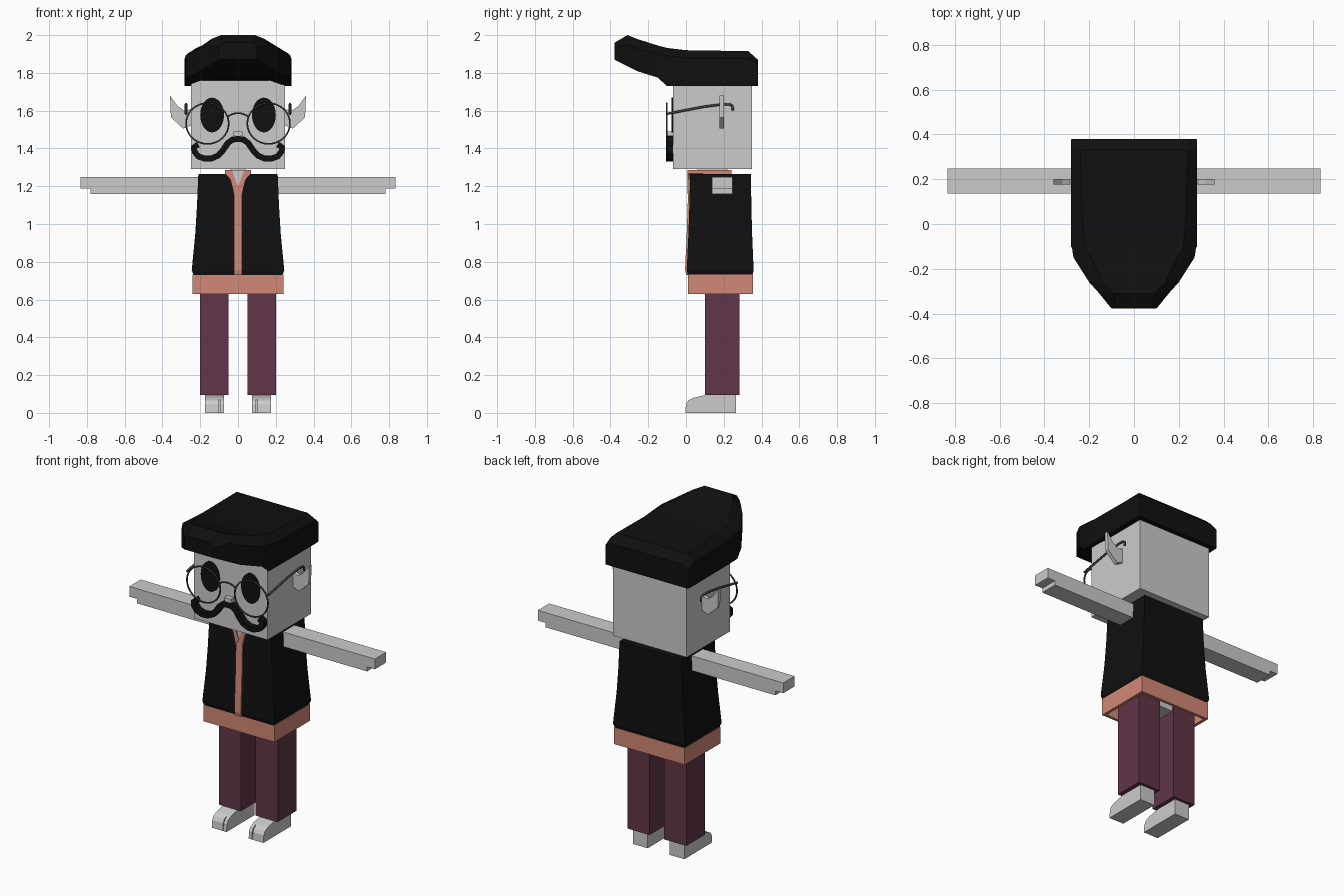
import bpy, bmesh, math
from mathutils import Vector

cube = bpy.data.objects.get("Cube")
if cube:
    bpy.data.objects.remove(cube, do_unlink=True)


def material(name, rgb):
    m = bpy.data.materials.new(name)
    m.use_nodes = True
    m.diffuse_color = (*rgb, 1)
    bsdf = next(n for n in m.node_tree.nodes if n.type == 'BSDF_PRINCIPLED')
    bsdf.inputs["Base Color"].default_value = (*rgb, 1)
    return m


SKIN = material("light grey skin", (0.6, 0.6, 0.6))
BLACK = material("black", (0.005, 0.005, 0.005))
ORANGE = material("salmon shirt", (0.64, 0.25, 0.18))
PURPLE = material("plum trousers", (0.12, 0.036, 0.066))
METAL = material("dark grey frame", (0.05, 0.05, 0.05))


def loft(name, rings, mat, caps=True, closed=False):
    """Skin a list of equal-length rings of 3D points."""
    bm = bmesh.new()
    loops = [[bm.verts.new(p) for p in ring] for ring in rings]
    n = len(loops[0])
    pairs = list(zip(loops, loops[1:]))
    if closed:
        pairs.append((loops[-1], loops[0]))
    for a, b in pairs:
        for i in range(n):
            j = (i + 1) % n
            bm.faces.new((a[i], a[j], b[j], b[i]))
    if caps and not closed:
        bm.faces.new(loops[0])
        bm.faces.new(loops[-1])
    bmesh.ops.recalc_face_normals(bm, faces=bm.faces)
    me = bpy.data.meshes.new(name)
    bm.to_mesh(me)
    bm.free()
    me.materials.append(mat)
    ob = bpy.data.objects.new(name, me)
    bpy.context.collection.objects.link(ob)
    return ob


def prism(name, profile, lo, hi, axis, mat):
    """Extrude an (x, z) profile along y, or a (y, z) profile along x."""
    def put(p, d):
        return (d, p[0], p[1]) if axis == 'x' else (p[0], d, p[1])
    return loft(name, [[put(p, d) for p in profile] for d in (lo, hi)], mat)


def rect(x, y0, y1, z):
    return [(-x, y0, z), (x, y0, z), (x, y1, z), (-x, y1, z)]


def box(name, x, y, z, mat):
    prism(name, [(x[0], z[0]), (x[1], z[0]), (x[1], z[1]), (x[0], z[1])], y[0], y[1], 'y', mat)


def wire(name, points, radius, mat, cyclic=False):
    cu = bpy.data.curves.new(name, 'CURVE')
    cu.dimensions = '3D'
    cu.bevel_depth = radius
    cu.bevel_resolution = 1
    cu.use_fill_caps = True
    sp = cu.splines.new('POLY')
    sp.points.add(len(points) - 1)
    for sp_pt, p in zip(sp.points, points):
        sp_pt.co = (*p, 1)
    sp.use_cyclic_u = cyclic
    cu.materials.append(mat)
    bpy.context.collection.objects.link(bpy.data.objects.new(name, cu))


def ellipse(cx, cz, rx, rz, n=32):
    return [(cx + rx * math.cos(2 * math.pi * i / n), cz + rz * math.sin(2 * math.pi * i / n)) for i in range(n)]


# Head
box("head", (-0.25, 0.25), (-0.07, 0.35), (1.29, 1.76), SKIN)
box("nose", (-0.023, 0.023), (-0.1, -0.06), (1.465, 1.49), SKIN)

# Hair: sections from back to front quiff
# y, half width, bottom at sides, bottom in middle, side top, crown top, crown half width
hair = [
    (0.38, 0.28, 1.73, 1.73, 1.85, 1.87, 0.24),
    (0.33, 0.282, 1.73, 1.73, 1.875, 1.915, 0.24),
    (0.0, 0.28, 1.73, 1.76, 1.88, 1.92, 0.23),
    (-0.1, 0.278, 1.73, 1.79, 1.89, 1.932, 0.22),
    (-0.15, 0.27, 1.775, 1.795, 1.90, 1.945, 0.19),
    (-0.26, 0.2, 1.81, 1.81, 1.93, 1.98, 0.14),
    (-0.31, 0.155, 1.835, 1.835, 1.95, 2.0, 0.09),
    (-0.378, 0.1, 1.87, 1.87, 1.935, 1.96, 0.08),
]
rings = []
for y, w, zb, zm, zs, zt, c in hair:
    half = [(w * 0.4, zm), (w, zb), (w, zs), (c, zt)]
    rings.append([(x, y, z) for x, z in half] + [(-x, y, z) for x, z in reversed(half)])
loft("hair", rings, BLACK)

# Moustache: flat ribbon with curled ends
half = [(0.03, 1.447), (0.055, 1.427), (0.08, 1.39), (0.105, 1.362), (0.14, 1.347),
        (0.175, 1.346), (0.21, 1.358), (0.23, 1.383), (0.231, 1.408), (0.21, 1.421)]
path = [Vector((-x, z)) for x, z in reversed(half)] + [Vector((0, 1.45))] + [Vector(p) for p in half]
rings = []
for i, p in enumerate(path):
    t = (path[min(i + 1, len(path) - 1)] - path[max(i - 1, 0)]).normalized()
    n = Vector((-t.y, t.x)) * 0.016
    a, b = p + n, p - n
    rings.append([(a.x, -0.105, a.y), (b.x, -0.105, b.y), (b.x, -0.07, b.y), (a.x, -0.07, a.y)])
loft("moustache", rings, BLACK)

# Glasses bridge
wire("glasses_bridge", [(0.055 * k / 3, -0.102, 1.587 - 0.018 * (k / 3) ** 2) for k in range(-3, 4)], 0.005, METAL)

# Torso
levels = [(0.73, 0.235, 0.01, 0.352), (0.755, 0.245, 0.004, 0.358), (0.95, 0.226, 0.013, 0.35),
          (1.1, 0.217, 0.018, 0.346), (1.265, 0.21, 0.022, 0.344)]
loft("vest", [rect(w, y0, y1, z) for z, w, y0, y1 in levels], BLACK)
loft("shirt_front_strip", [rect(0.022, y0 - 0.009, y0 + 0.02, z) for z, w, y0, y1 in levels[:-1]]
     + [rect(0.022, 0.012, 0.04, 1.2)], ORANGE)
box("neck", (-0.04, 0.04), (0.06, 0.22), (1.2, 1.3), SKIN)
prism("neck_opening", [(0, 1.19), (0.035, 1.285), (-0.035, 1.285)], 0.012, 0.07, 'y', SKIN)
prism("collar_back", [(-0.07, 1.25), (0.07, 1.25), (0.07, 1.287), (-0.07, 1.287)], 0.09, 0.24, 'y', ORANGE)

# Shirt hem: open box with thin walls
outer, inner = (0.24, 0.01, 0.355), (0.222, 0.028, 0.337)
loft("shirt_hem", [rect(*outer, 0.63), rect(*outer, 0.732), rect(*inner, 0.732), rect(*inner, 0.63)],
     ORANGE, closed=True)
box("hips", (-0.19, 0.19), (0.11, 0.275), (0.645, 0.74), SKIN)

# Mirrored parts
foot = [(0.265, 0), (0.265, 0.1), (0.11, 0.096), (0.04, 0.08), (0.03, 0.07), (0.03, 0)]
toe = [(0.04, 0), (0.04, 0.08), (0.012, 0.066), (0, 0.045), (-0.004, 0)]
for side, s in (("left", 1), ("right", -1)):
    prism(side + "_eye", ellipse(s * 0.137, 1.577, 0.063, 0.092), -0.076, -0.069, 'y', BLACK)
    wire(side + "_lens_rim", [(x, -0.102, z) for x, z in ellipse(s * 0.162, 1.532, 0.113, 0.108)],
         0.005, METAL, True)
    wire(side + "_glasses_temple", [(s * 0.275, y, z) for y, z in
         ((-0.102, 1.583), (0.1, 1.622), (0.2, 1.634), (0.238, 1.631), (0.247, 1.622), (0.247, 1.6))],
         0.007, METAL)
    ear = [(0.24, 1.61), (0.24, 1.525), (0.29, 1.505), (0.355, 1.565), (0.36, 1.68), (0.32, 1.625), (0.285, 1.6)]
    prism(side + "_ear", [(s * x, z) for x, z in ear], 0.177, 0.2, 'y', SKIN)

    # Arm with a stepped hand end
    arm = [(0.19, 1.16), (0.78, 1.16), (0.78, 1.187), (0.833, 1.187), (0.833, 1.25), (0.19, 1.25)]
    prism(side + "_arm", [(s * x, z) for x, z in arm], 0.137, 0.247, 'y', SKIN)

    # Collar flap
    flap = [(0, 1.195), (0.022, 1.16), (0.04, 1.235), (0.07, 1.268), (0.07, 1.287), (0.033, 1.287)]
    prism(side + "_collar_flap", [(s * x, z) for x, z in flap], 0.007, 0.1, 'y', ORANGE)

    box(side + "_trouser_leg", (s * 0.05, s * 0.2), (0.1, 0.283), (0.095, 0.72), PURPLE)
    prism(side + "_foot", foot, s * 0.075, s * 0.175, 'x', SKIN)
    prism(side + "_big_toe", toe, s * 0.075, s * 0.096, 'x', SKIN)
    prism(side + "_outer_toes", toe, s * 0.101, s * 0.175, 'x', SKIN)
